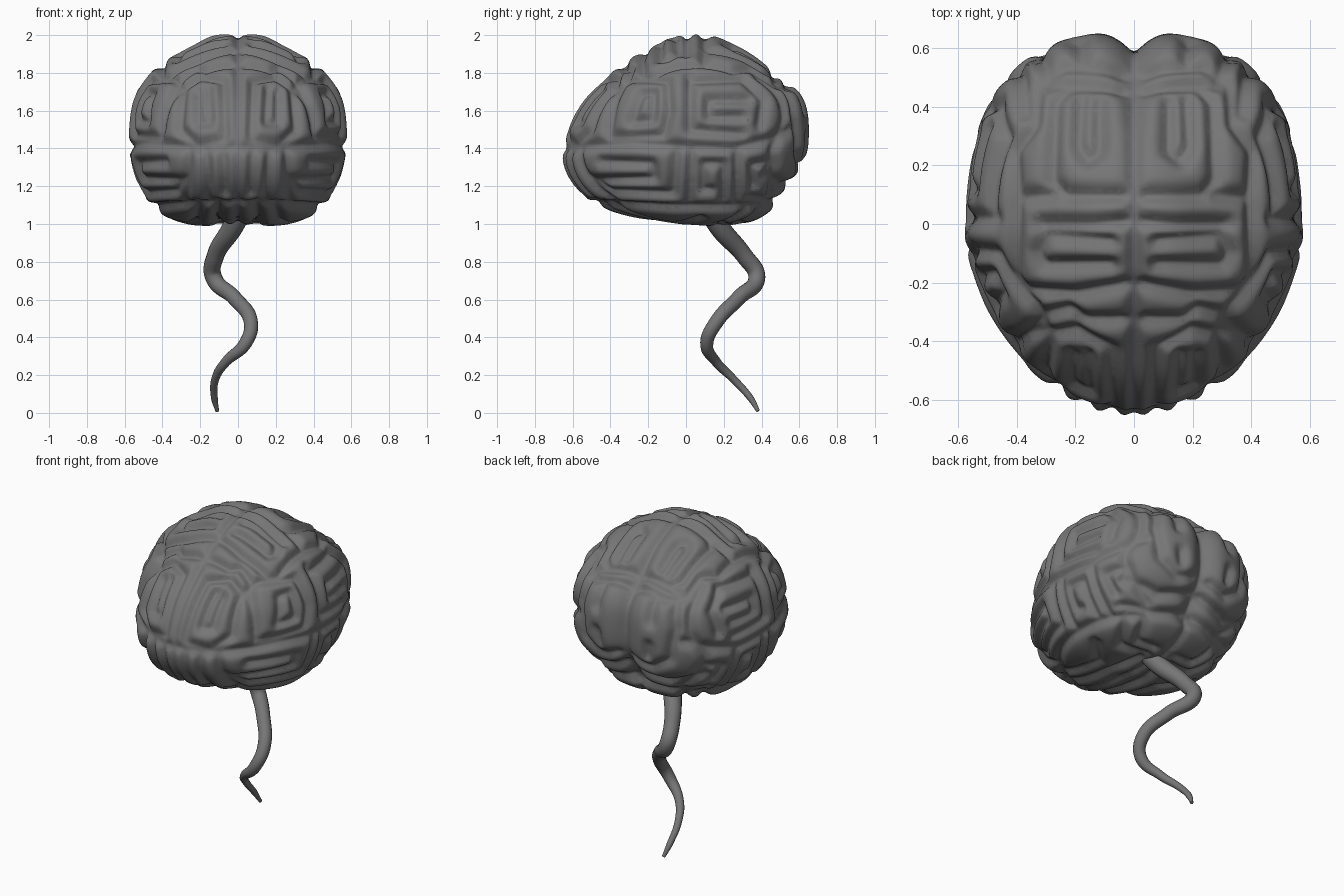
import bpy
import bmesh
from math import asin, atan2, cos, sin, degrees, floor, exp, hypot
from mathutils import Vector
from mathutils.bvhtree import BVHTree
from mathutils.kdtree import KDTree

cube = bpy.data.objects.get("Cube")
if cube:
    bpy.data.objects.remove(cube, do_unlink=True)

CENTRE = Vector((0, 0, 1.5))

# Radius in hundredths at each 15 degree step from the underside to the crown
SIDE = [49, 51, 56, 60, 60, 59, 57, 57, 55, 52, 50, 51, 50]
FRONT = [49, 49, 53, 59, 66, 68, 63, 57, 51, 48, 47, 48, 50]
BACK = [49, 51, 57, 61, 61, 65, 65, 64, 57, 53, 51, 51, 50]


def radius_at(table, elevation):
    """Smooth interpolation through a radius table."""
    t = (degrees(elevation) + 90) / 15
    i = min(int(floor(t)), len(table) - 2)
    f = t - i
    a, b, c, d = (table[min(max(k, 0), len(table) - 1)] for k in range(i - 1, i + 3))
    curve = 2 * b + (c - a) * f + (2 * a - 5 * b + 4 * c - d) * f ** 2
    return (curve + (3 * b - a - 3 * c + d) * f ** 3) / 200


def body_point(direction):
    """Point of the smooth lobed body in the given direction."""
    elevation = asin(max(-1, min(1, direction.z)))
    azimuth = atan2(direction.y, direction.x)
    end = BACK if direction.y > 0 else FRONT
    n = 2 + (0.5 if direction.y > 0 else -0.2) * cos(elevation) ** 2
    across = abs(cos(azimuth)) / radius_at(SIDE, elevation)
    along = abs(sin(azimuth)) / radius_at(end, elevation)
    return CENTRE + direction * (across ** n + along ** n) ** (-1 / n)


# Groove paths in hundredths, drawn on one half and mirrored; heights start at z = 1
TOP = [
    [(4, 47), (22, 47), (27, 42), (28, 15), (24, 10), (4, 10)],
    [(12, 42), (12, 25), (16, 22), (19, 27), (18, 43)],
    [(28, 10), (40, 9), (41, -18), (37, -23), (20, -24), (3, -21)],
    [(3, 1), (14, 0), (32, 0)],
    [(8, -6), (30, -4), (33, -10), (31, -14), (8, -14)],
    [(4, -33), (17, -33), (22, -29), (30, -31), (40, -41)],
    [(40, 9), (41, 25), (34, 34), (33, 48), (24, 54), (4, 53)],
]
FRONT_FACE = [
    [(8, 76), (7, 45), (22, 42), (31, 50), (29, 72), (20, 78), (8, 76)],
    [(16, 72), (15, 54), (21, 54), (21, 70)],
    [(3, 41), (20, 40), (36, 42)],
    [(8, 40), (7, 16)],
    [(17, 38), (15, 12)],
    [(26, 40), (28, 10)],
]
SIDE_FACE = [
    [(-41, 47), (-37, 72), (-28, 77), (-10, 76), (-9, 60), (-12, 47), (-41, 46)],
    [(-29, 54), (-24, 69), (-17, 70), (-18, 55), (-29, 54)],
    [(2, 78), (2, 50), (30, 48)],
    [(33, 66), (12, 66), (12, 57), (30, 57)],
    [(4, 76), (30, 77), (41, 66), (39, 52)],
    [(-60, 41), (-30, 43), (0, 41), (25, 40), (45, 45), (55, 50)],
    [(-5, 39), (-7, 16), (-40, 17), (-52, 25)],
    [(-45, 33), (-18, 32), (-17, 24), (-47, 23)],
    [(3, 39), (2, 12)],
    [(20, 12), (20, 32), (9, 32), (9, 18), (13, 18)],
    [(27, 38), (27, 10)],
    [(36, 20), (35, 31), (47, 33), (45, 15)],
    [(-48, 11), (-10, 9), (40, 9)],
]
BACK_FACE = [
    [(8, 80), (29, 76), (33, 58), (30, 38), (18, 30), (6, 33)],
    [(18, 72), (19, 60)],
    [(18, 46), (17, 38)],
    [(37, 78), (40, 55), (46, 40), (44, 28)],
    [(4, 24), (25, 20), (44, 26)],
    [(4, 14), (22, 11), (40, 14)],
]
UNDERSIDE = [
    [(10, -48), (11, -10), (8, 15)],
    [(20, -42), (22, -5), (35, 8)],
    [(8, 20), (25, 18), (36, 34)],
    [(8, 28), (20, 27), (26, 40)],
]

# Each view: its paths, where a ray starts and which way it goes
VIEWS = [
    (TOP, lambda a, b: (a, b, 3), (0, 0, -1)),
    (UNDERSIDE, lambda a, b: (a, b, 0), (0, 0, 1)),
    (FRONT_FACE, lambda a, b: (a, -2, 1 + b), (0, 1, 0)),
    (BACK_FACE, lambda a, b: (a, 2, 1 + b), (0, -1, 0)),
    (SIDE_FACE, lambda a, b: (2, a, 1 + b), (-1, 0, 0)),
]


def groove_points(tree):
    """Sample every path and drop the samples onto the body."""
    points = []
    for paths, start, ray in VIEWS:
        for path in paths:
            for (a, b), (c, d) in zip(path, path[1:]):
                steps = max(2, int(hypot(c - a, d - b)))
                for k in range(steps + 1):
                    t = k / steps
                    spot = start((a + (c - a) * t) / 100, (b + (d - b) * t) / 100)
                    hit = tree.ray_cast(Vector(spot), Vector(ray))[0]
                    if hit:
                        points.append(hit)
    return points


# Grey matter
grey = bpy.data.materials.new("dark grey")
grey.use_nodes = True
grey.diffuse_color = (0.18, 0.18, 0.18, 1)
grey.node_tree.nodes["Principled BSDF"].inputs["Base Color"].default_value = grey.diffuse_color

# Brain: smooth body carved by folds
bm = bmesh.new()
bmesh.ops.create_icosphere(bm, subdivisions=7, radius=1)
for v in bm.verts:
    v.co = body_point(v.co.normalized())
bm.normal_update()
grooves = groove_points(BVHTree.FromBMesh(bm))
kd = KDTree(len(grooves))
for i, p in enumerate(grooves):
    kd.insert(p, i)
kd.balance()
FOLD_DEPTH, FOLD_WIDTH = 0.048, 0.06
moves = []
for v in bm.verts:
    mirrored = Vector((abs(v.co.x), v.co.y, v.co.z))
    near = min(kd.find(mirrored)[2], mirrored.x + 0.015)
    sunk = max(0, 1 - near / FOLD_WIDTH) ** 2
    # The cleft between the halves widens and deepens towards the back
    rear = max(0, min(1, (v.co.y - 0.3) / 0.25))
    cleft = (0.01 + 0.045 * rear) * exp(-(v.co.x / (0.04 + 0.03 * rear)) ** 2)
    moves.append(v.normal * (0.01 - FOLD_DEPTH * sunk - cleft * (v.co.z > 1.1)))
for v, move in zip(bm.verts, moves):
    v.co += move
mesh = bpy.data.meshes.new("brain")
bm.to_mesh(mesh)
bm.free()
mesh.materials.append(grey)
brain = bpy.data.objects.new("brain", mesh)
bpy.context.collection.objects.link(brain)
soften = brain.modifiers.new("soften folds", "SMOOTH")
soften.factor = 0.5
soften.iterations = 10
thin = brain.modifiers.new("lighten mesh", "DECIMATE")
thin.ratio = 0.5
mesh.polygons.foreach_set("use_smooth", [True] * len(mesh.polygons))

# Spinal cord: tapering winding tube (x, y, z, radius)
CORD = [
    (0.04, 0.1, 1.12, 0.06), (-0.03, 0.18, 0.98, 0.055), (-0.12, 0.31, 0.83, 0.046),
    (-0.13, 0.375, 0.72, 0.045), (-0.02, 0.28, 0.61, 0.04), (0.068, 0.16, 0.48, 0.038),
    (0.04, 0.11, 0.37, 0.035), (-0.065, 0.16, 0.27, 0.026), (-0.12, 0.25, 0.18, 0.021),
    (-0.125, 0.34, 0.08, 0.018), (-0.11, 0.382, 0.01, 0.01),
]
curve = bpy.data.curves.new("spinal_cord", "CURVE")
curve.dimensions = "3D"
curve.bevel_depth = 1
curve.bevel_resolution = 6
curve.use_fill_caps = True
spline = curve.splines.new("BEZIER")
spline.bezier_points.add(len(CORD) - 1)
for point, (x, y, z, r) in zip(spline.bezier_points, CORD):
    point.co = (x, y, z)
    point.radius = r
    point.handle_left_type = point.handle_right_type = "AUTO"
curve.materials.append(grey)
cord = bpy.data.objects.new("spinal_cord", curve)
bpy.context.collection.objects.link(cord)
bpy.ops.object.select_all(action="DESELECT")
cord.select_set(True)
bpy.context.view_layer.objects.active = cord
bpy.ops.object.convert(target="MESH")
bpy.ops.object.shade_smooth_by_angle()
